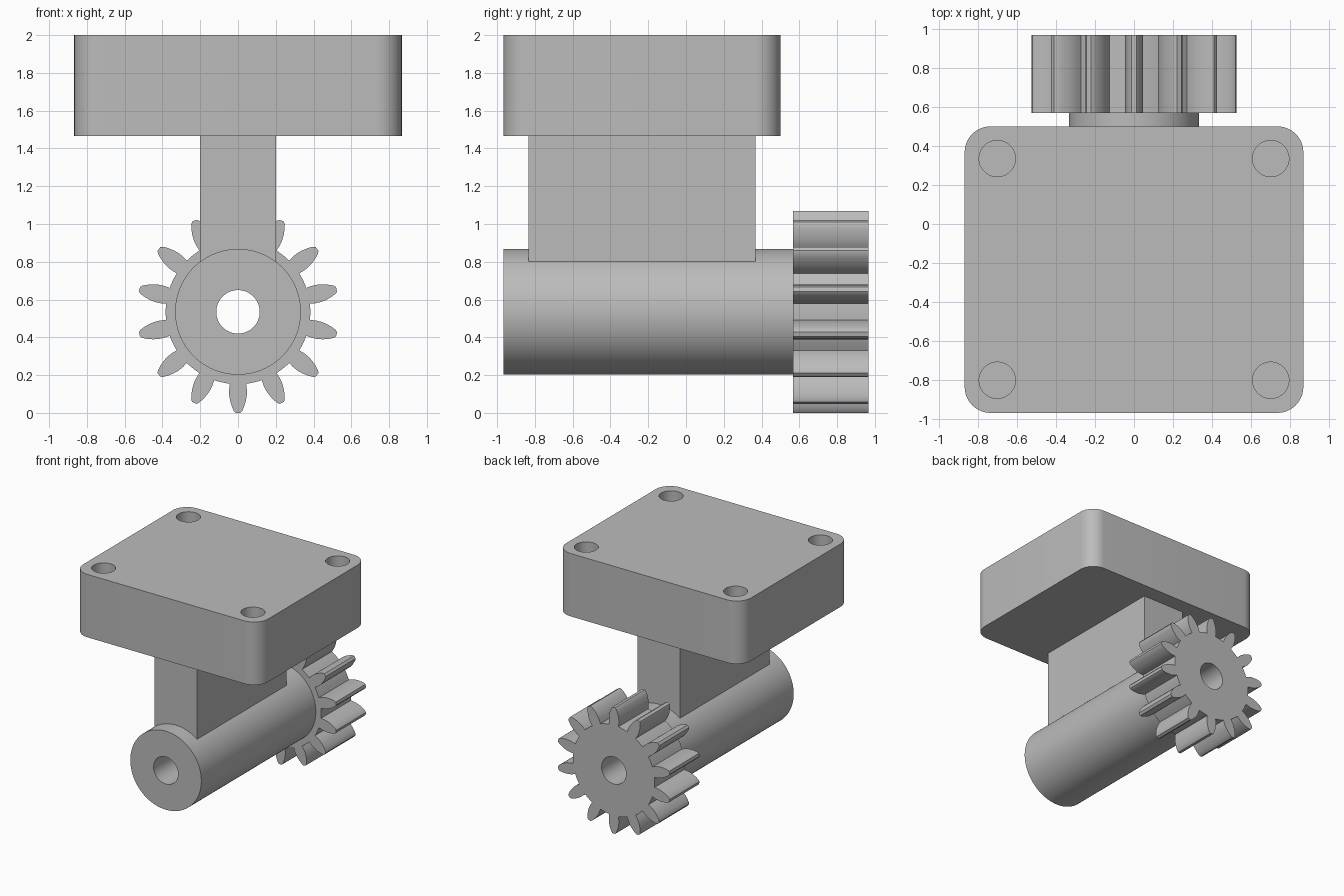
import bpy
import bmesh
from math import pi, sin, cos, radians
from mathutils import Matrix

cube = bpy.data.objects.get("Cube")
if cube:
    bpy.data.objects.remove(cube, do_unlink=True)

grey = bpy.data.materials.new("plain grey")
grey.use_nodes = True
grey.diffuse_color = (0.5, 0.5, 0.5, 1)
grey.node_tree.nodes["Principled BSDF"].inputs["Base Color"].default_value = grey.diffuse_color

AXIS_Z = 0.535      # height of the gear axis
BORE = 0.115
TEETH = 14


def circle(radius, cx=0, cy=0, steps=64):
    return [(cx + radius * cos(2 * pi * i / steps), cy + radius * sin(2 * pi * i / steps))
            for i in range(steps)]


def prism(name, outline, start, end, along_y=False):
    """Extrude a counter-clockwise outline along z, or along y at the gear axis."""
    bm = bmesh.new()
    face = bm.faces.new([bm.verts.new((u, v, start)) for u, v in outline])
    out = bmesh.ops.extrude_face_region(bm, geom=[face])
    top = [g for g in out["geom"] if isinstance(g, bmesh.types.BMVert)]
    bmesh.ops.translate(bm, verts=top, vec=(0, 0, end - start))
    if along_y:
        turn = Matrix(((1, 0, 0, 0), (0, 0, 1, 0), (0, 1, 0, AXIS_Z), (0, 0, 0, 1)))
        bm.transform(turn)
    bmesh.ops.recalc_face_normals(bm, faces=bm.faces)
    mesh = bpy.data.meshes.new(name)
    bm.to_mesh(mesh)
    bm.free()
    mesh.materials.append(grey)
    obj = bpy.data.objects.new(name, mesh)
    bpy.context.collection.objects.link(obj)
    return obj


def activate(obj):
    bpy.ops.object.select_all(action="DESELECT")
    obj.select_set(True)
    bpy.context.view_layer.objects.active = obj


def drill(obj, cutter):
    mod = obj.modifiers.new("drill", "BOOLEAN")
    mod.operation = "DIFFERENCE"
    mod.solver = "EXACT"
    mod.object = cutter
    activate(obj)
    bpy.ops.object.modifier_apply(modifier=mod.name)
    bpy.data.objects.remove(cutter, do_unlink=True)


def smooth(obj, angle=25):
    activate(obj)
    bpy.ops.object.shade_smooth_by_angle(angle=radians(angle))


# Mounting block with rounded corners and four blind screw holes
half_x, front, back, corner = 0.867, -0.967, 0.5, 0.133
outline = []
for quarter, (cx, cy) in enumerate([(half_x - corner, back - corner),
                                    (corner - half_x, back - corner),
                                    (corner - half_x, front + corner),
                                    (half_x - corner, front + corner)]):
    for i in range(13):
        a = (quarter + i / 12) * pi / 2
        outline.append((cx + corner * cos(a), cy + corner * sin(a)))
block = prism("mounting_block", outline, 1.467, 2.0)
for x in (-0.7, 0.7):
    for y in (-0.8, 0.335):
        drill(block, prism("hole_cutter", circle(0.093, x, y, 48), 1.6, 2.1))
smooth(block)

# Web joining the block to the shaft
prism("support_web", [(-0.2, -0.833), (0.2, -0.833), (0.2, 0.367), (-0.2, 0.367)], 0.8, 1.467)

# Hollow shaft housing
shaft = prism("shaft_housing", circle(0.333, steps=96), -0.967, 0.567, True)
drill(shaft, prism("bore_cutter", circle(BORE), -1.1, 1.1, True))
smooth(shaft)

# Spur gear: flank as (radius, half width), mirrored and repeated round the axis
flank = [(0.381, 0.043), (0.41, 0.047), (0.44, 0.047), (0.47, 0.042),
         (0.50, 0.033), (0.525, 0.022), (0.535, 0.012)]
gear_outline = []
for t in range(TEETH):
    a = 2 * pi * t / TEETH + pi / 2
    tooth = [(r, -w) for r, w in flank] + [(r, w) for r, w in reversed(flank)]
    gear_outline += [(r * cos(a) - w * sin(a), r * sin(a) + w * cos(a)) for r, w in tooth]
    for i in (1, 2):
        b = a + 0.113 + (2 * pi / TEETH - 0.226) * i / 3
        gear_outline.append((0.383 * cos(b), 0.383 * sin(b)))
gear = prism("spur_gear", gear_outline, 0.567, 0.967, True)
drill(gear, prism("bore_cutter", circle(BORE), -1.1, 1.1, True))
smooth(gear)
